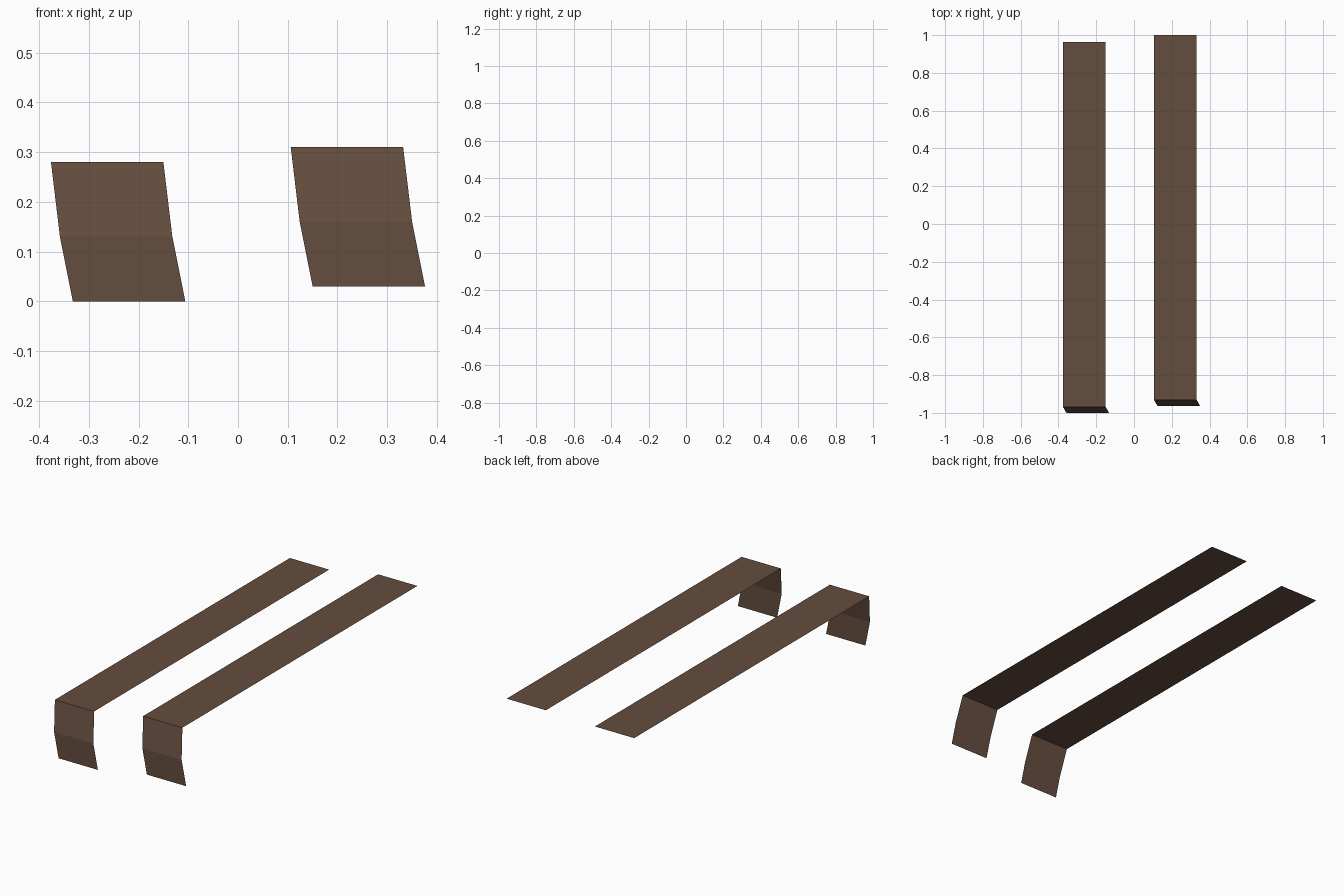
import bpy, bmesh

if "Cube" in bpy.data.objects:
    bpy.data.objects.remove(bpy.data.objects["Cube"])

WIDTH = 0.226

# one dark brown leather colour
brown = bpy.data.materials.new("dark_brown")
brown.diffuse_color = (0.13, 0.074, 0.05, 1)
brown.use_nodes = True
brown.node_tree.nodes["Principled BSDF"].inputs["Base Color"].default_value = brown.diffuse_color

# side profile of a strap: long flat run, then a two-step drop at the front
# (x shift, y, z) relative to the strap's left edge
PROFILE = [(0.0, 1.931, 0.28), (0.0, 0.0, 0.28),
           (0.018, -0.032, 0.13), (0.044, -0.032, 0.0)]


def strap(name, x, y, z):
    bm = bmesh.new()
    left = [bm.verts.new((x + px, y + py, z + pz)) for px, py, pz in PROFILE]
    edges = [bm.edges.new(pair) for pair in zip(left, left[1:])]
    # sweep the profile sideways into a thin sheet
    out = bmesh.ops.extrude_edge_only(bm, edges=edges)
    moved = [g for g in out["geom"] if isinstance(g, bmesh.types.BMVert)]
    bmesh.ops.translate(bm, verts=moved, vec=(WIDTH, 0, 0))
    # outer side faces up and forward
    bm.normal_update()
    bmesh.ops.reverse_faces(
        bm, faces=[f for f in bm.faces if f.normal.z - f.normal.y < 0])
    mesh = bpy.data.meshes.new(name)
    bm.to_mesh(mesh)
    bm.free()
    mesh.materials.append(brown)
    obj = bpy.data.objects.new(name, mesh)
    bpy.context.collection.objects.link(obj)


# the right strap sits slightly higher and further back
strap("left_strap", -0.376, -0.968, 0.0)
strap("right_strap", 0.106, -0.931, 0.03)
